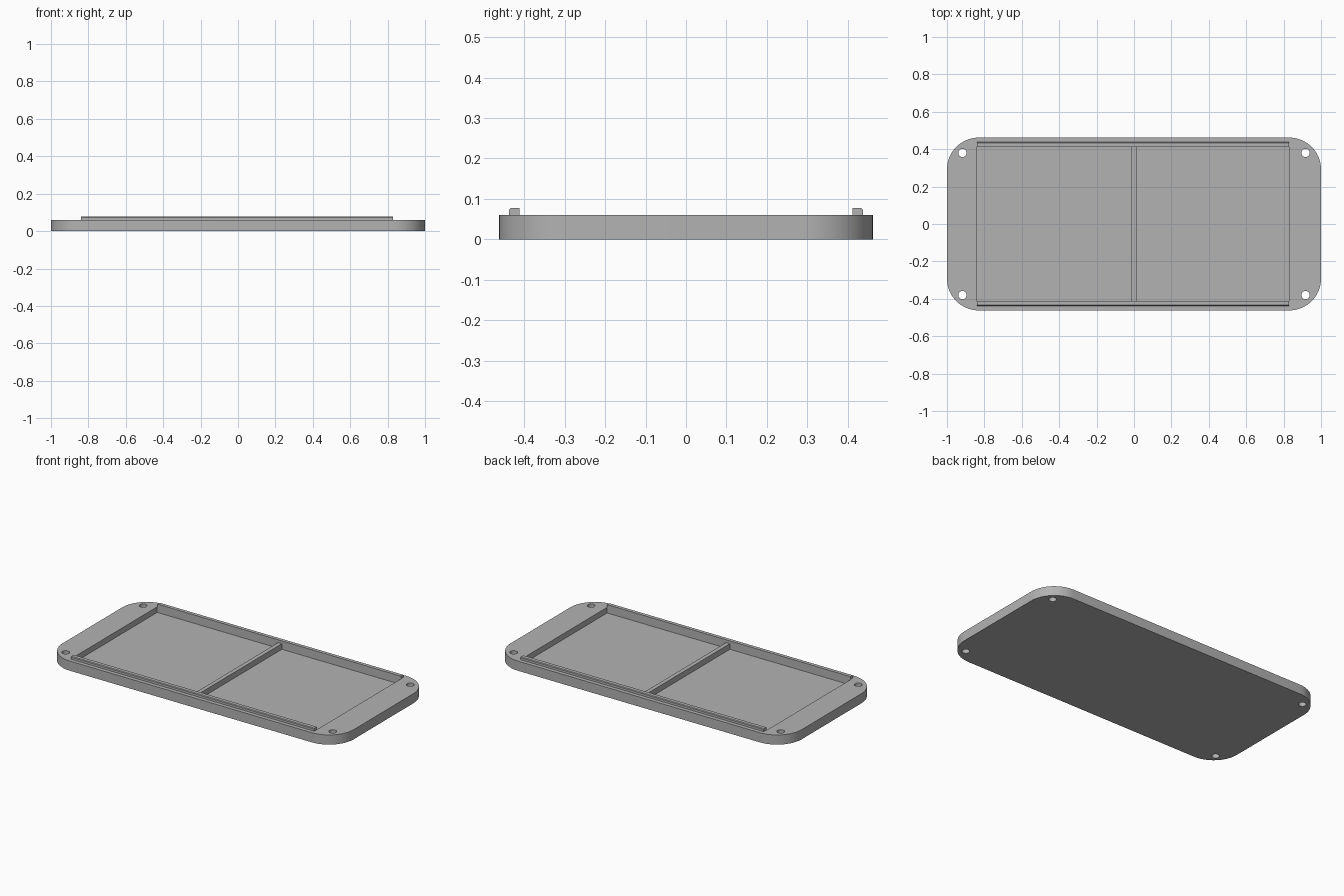
import bpy, bmesh, math

cube = bpy.data.objects.get("Cube")
if cube:
    bpy.data.objects.remove(cube, do_unlink=True)

# Main dimensions
HALF_X, HALF_Y, TOP = 1.0, 0.462, 0.06
CORNER, FLOOR = 0.17, 0.025
POCKET_L, POCKET_R, POCKET_Y = -0.843, 0.83, 0.412
RAIL_OUT, RAIL_TOP, CHAMFER = 0.438, 0.077, 0.004

grey = bpy.data.materials.new("plain grey")
grey.use_nodes = True
colour = (0.45, 0.45, 0.45, 1)
grey.diffuse_color = colour
grey.node_tree.nodes["Principled BSDF"].inputs["Base Color"].default_value = colour


def prism(name, outline, direction):
    """Extrude a closed outline of 3D points along a direction."""
    bm = bmesh.new()
    face = bm.faces.new([bm.verts.new(p) for p in outline])
    result = bmesh.ops.extrude_face_region(bm, geom=[face])
    moved = [g for g in result["geom"] if isinstance(g, bmesh.types.BMVert)]
    bmesh.ops.translate(bm, verts=moved, vec=direction)
    bmesh.ops.recalc_face_normals(bm, faces=bm.faces)
    mesh = bpy.data.meshes.new(name)
    bm.to_mesh(mesh)
    bm.free()
    mesh.materials.append(grey)
    obj = bpy.data.objects.new(name, mesh)
    bpy.context.collection.objects.link(obj)
    return obj


def box(name, x0, x1, y0, y1, z0, z1):
    base = [(x0, y0, z0), (x1, y0, z0), (x1, y1, z0), (x0, y1, z0)]
    return prism(name, base, (0, 0, z1 - z0))


def arc(cx, cy, z, radius, start, sweep, steps):
    angles = [start + sweep * i / steps for i in range(steps + 1)]
    return [(cx + radius * math.cos(a), cy + radius * math.sin(a), z) for a in angles]


def cut(target, cutter):
    mod = target.modifiers.new("cut", "BOOLEAN")
    mod.operation = "DIFFERENCE"
    mod.solver = "EXACT"
    mod.object = cutter
    bpy.context.view_layer.objects.active = target
    bpy.ops.object.modifier_apply(modifier=mod.name)
    bpy.data.objects.remove(cutter, do_unlink=True)


# Tray with rounded corners
outline = []
for i, (sx, sy) in enumerate([(1, 1), (-1, 1), (-1, -1), (1, -1)]):
    outline += arc(sx * (HALF_X - CORNER), sy * (HALF_Y - CORNER), 0,
                   CORNER, i * math.pi / 2, math.pi / 2, 16)
tray = prism("tray", outline, (0, 0, TOP))

# Pocket and the four screw holes
cut(tray, box("pocket_cutter", POCKET_L, POCKET_R, -POCKET_Y, POCKET_Y, FLOOR, 0.2))
for sx in (-1, 1):
    for sy in (-1, 1):
        ring = arc(sx * 0.917, sy * 0.38, -0.1, 0.022, 0, 2 * math.pi, 32)[:-1]
        cut(tray, prism("hole_cutter", ring, (0, 0, 0.3)))

# Divider across the pocket
divider = box("divider", -0.013, 0.013, -POCKET_Y, POCKET_Y, FLOOR, TOP)

# Raised rails along the long sides, chamfered on the outer edge
for name, s in (("front_rail", -1), ("back_rail", 1)):
    section = [(POCKET_Y, TOP), (RAIL_OUT, TOP), (RAIL_OUT, RAIL_TOP - CHAMFER),
               (RAIL_OUT - CHAMFER, RAIL_TOP), (POCKET_Y, RAIL_TOP)]
    prism(name, [(-0.84, s * y, z) for y, z in section], (POCKET_R + 0.84, 0, 0))

# Smooth the round walls, keep the edges sharp
bpy.ops.object.select_all(action="DESELECT")
tray.select_set(True)
bpy.context.view_layer.objects.active = tray
bpy.ops.object.shade_smooth_by_angle(angle=math.radians(30))
